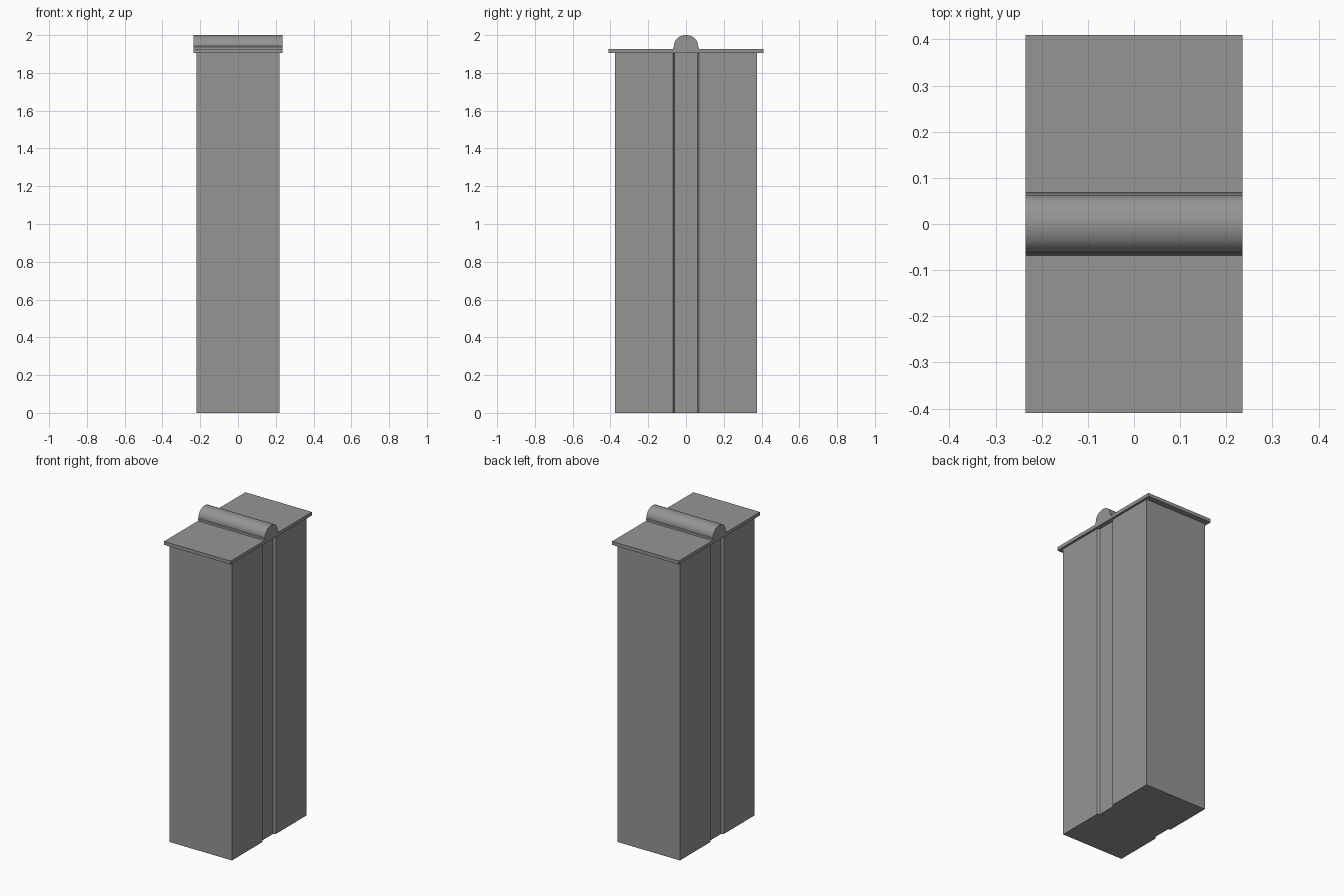
import bpy, bmesh, math

if "Cube" in bpy.data.objects:
    bpy.data.objects.remove(bpy.data.objects["Cube"])

stone = bpy.data.materials.new("warm_grey")
stone.diffuse_color = (0.30, 0.30, 0.29, 1)
stone.use_nodes = True
stone.node_tree.nodes["Principled BSDF"].inputs["Base Color"].default_value = stone.diffuse_color


def prism(name, pts, axis, a, b):
    """Extrude a closed 2D outline along x (pts = y,z) or z (pts = x,y)."""
    bm = bmesh.new()
    place = (lambda p: (a, p[0], p[1])) if axis == 'X' else (lambda p: (p[0], p[1], a))
    face = bm.faces.new([bm.verts.new(place(p)) for p in pts])
    new = bmesh.ops.extrude_face_region(bm, geom=[face])["geom"]
    move = (b - a, 0, 0) if axis == 'X' else (0, 0, b - a)
    bmesh.ops.translate(bm, vec=move, verts=[v for v in new if isinstance(v, bmesh.types.BMVert)])
    bmesh.ops.recalc_face_normals(bm, faces=bm.faces)
    me = bpy.data.meshes.new(name)
    bm.to_mesh(me)
    bm.free()
    me.materials.append(stone)
    ob = bpy.data.objects.new(name, me)
    bpy.context.collection.objects.link(ob)
    return ob


# Tall body with a shallow bevelled groove down each side
W, D, G = 0.22, 0.375, 0.014
side = [(W, -D), (W, -0.069), (W - G, -0.061), (W - G, 0.061), (W, 0.069), (W, D)]
prism("body", side + [(-x, -y) for x, y in side], 'Z', 0, 1.905)

# Flat lid with a rounded ridge running across it
base, top = 1.905, 1.927
ridge = [(0.068, top), (0.067, 1.938)]
N = 24
for i in range(N + 1):
    t = math.pi * i / N
    ridge.append((0.063 * math.cos(t), 1.942 + 0.058 * math.sin(t) ** 0.9))
ridge += [(-0.067, 1.938), (-0.068, top)]
outline = [(-0.41, base), (0.41, base), (0.41, top)] + ridge + [(-0.41, top)]
lid = prism("lid", outline, 'X', -0.235, 0.235)

bpy.context.view_layer.objects.active = lid
lid.select_set(True)
bpy.ops.object.shade_smooth_by_angle(angle=math.radians(30))
